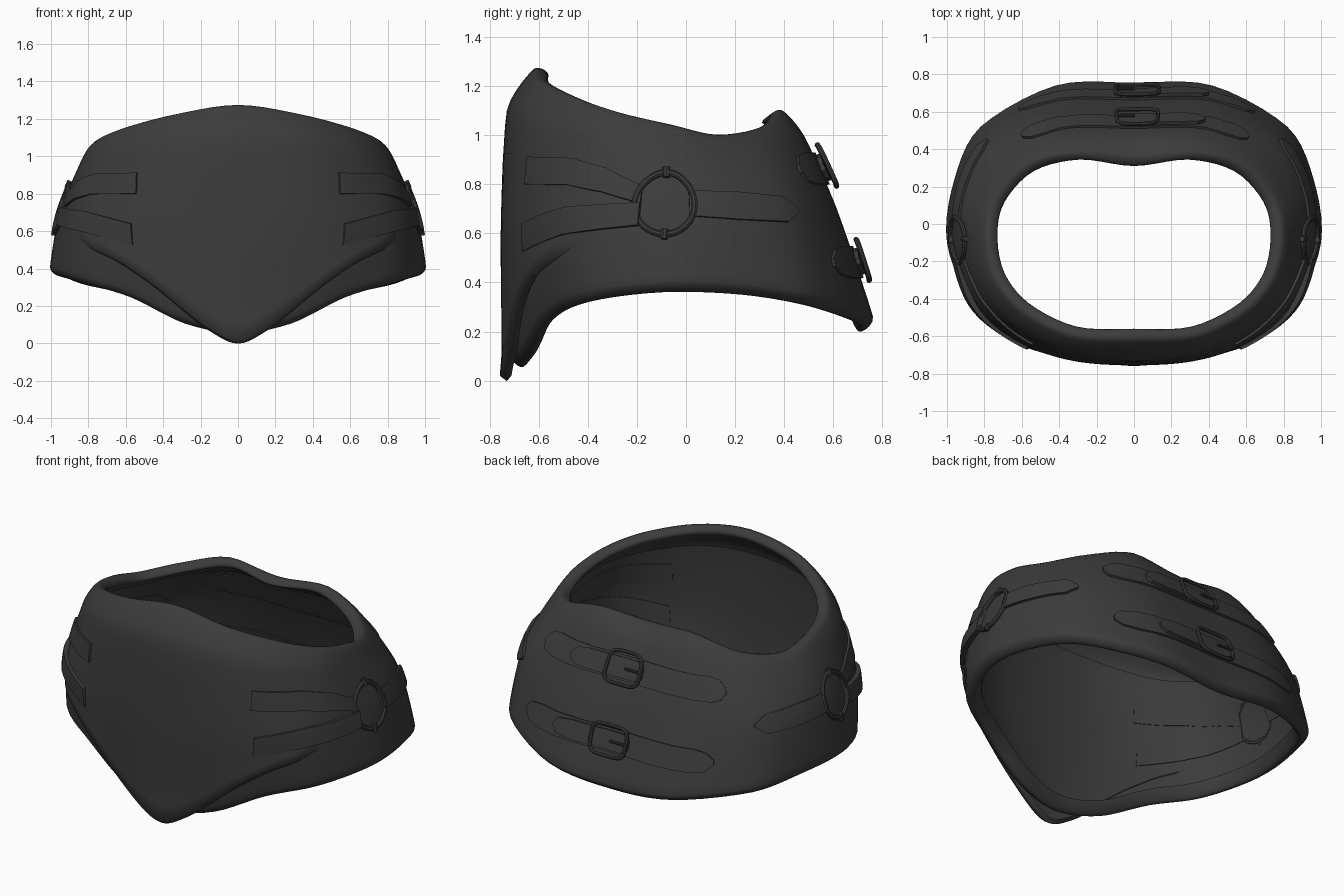
import bpy
import math
from mathutils import Vector

cube = bpy.data.objects.get("Cube")
if cube:
    bpy.data.objects.remove(cube)

leather = bpy.data.materials.new("dark_grey_leather")
leather.use_nodes = True
GREY = (0.045, 0.045, 0.045, 1)
leather.diffuse_color = GREY
leather.node_tree.nodes["Principled BSDF"].inputs["Base Color"].default_value = GREY


# ---- smooth interpolation through closed loops of points
def hermite(points, t):
    n = len(points)
    i = math.floor(t)
    f = t - i
    a, b, c, d = (points[(i + k) % n] for k in (-1, 0, 1, 2))

    def tangent(p, q, r):
        before, after = q - p, r - q
        limit = min(before.length, after.length)
        mid = (before + after) / 2
        return mid.normalized() * min(mid.length, limit)

    m, k = tangent(a, b, c), tangent(b, c, d)
    g = f * f
    h = g * f
    return b * (2*h - 3*g + 1) + m * (h - 2*g + f) + c * (3*g - 2*h) + k * (h - g)


def full_ring(half):
    half = [Vector(p) for p in half]
    return half + [Vector((-p.x, p.y, p.z)) for p in half[-2:0:-1]]


def shrink(ring, depth, dz=0):
    out = []
    for p in ring:
        flat = Vector((p.x, p.y, 0)).normalized()
        out.append(p - flat * depth + Vector((0, 0, dz)))
    return out


# ---- collar outline, each ring listed from front to back on the +x half
hem = full_ring([(0, -.715, .10), (.3, -.67, .15), (.6, -.58, .29), (.86, -.42, .365), (1, -.1, .405),
                 (.96, .24, .395), (.82, .52, .35), (.42, .74, .28), (0, .755, .245)])
waist = full_ring([(0, -.75, .6), (.35, -.72, .62), (.65, -.6, .65), (.86, -.41, .68), (.95, -.08, .7),
                   (.92, .21, .7), (.77, .45, .7), (.43, .6, .7), (0, .61, .7)])
shoulder = full_ring([(0, -.73, 1.1), (.35, -.69, 1.08), (.63, -.55, 1.03), (.8, -.34, .99), (.85, -.08, .95),
                      (.82, .15, .91), (.66, .36, .94), (.37, .47, 1), (0, .47, 1)])
crest = full_ring([(0, -.62, 1.27), (.34, -.6, 1.22), (.61, -.46, 1.15), (.75, -.28, 1.09), (.79, -.06, 1.04),
                   (.75, .13, 1), (.59, .31, 1.03), (.33, .39, 1.1), (0, .37, 1.08)])
# outer sheet, then the folded top lip, then the folded bottom lip
RINGS = [hem, waist, shoulder, crest,
         shrink(crest, .06, -.03), shrink(shoulder, .065),
         shrink(hem, .09, .03), shrink(hem, .05, -.045)]
TOP_LIP, BOTTOM_LIP = 5, -2
COUNT = len(hem)
BACK = COUNT // 2


def column(u):
    return [hermite(r, u) for r in RINGS]


def on_collar(u, z, lift=0.0):
    """Point on the outer collar at station u and height z, lifted along its normal."""
    col = column(u)
    lo, hi = 0.0, 3.0
    for _ in range(18):
        mid = (lo + hi) / 2
        if hermite(col, mid).z < z:
            lo = mid
        else:
            hi = mid
    p = hermite(col, lo)
    e = .05
    around = hermite(column(u + e), lo) - hermite(column(u - e), lo)
    up = hermite(col, min(lo + e, 3)) - hermite(col, max(lo - e, 0))
    p.z = min(z, p.z + .01)
    return p + around.cross(up).normalized() * lift


def finish(obj, angle=40):
    bpy.ops.object.select_all(action="DESELECT")
    obj.select_set(True)
    bpy.context.view_layer.objects.active = obj
    if obj.type == "CURVE":
        bpy.ops.object.convert(target="MESH")
    bpy.ops.object.shade_smooth_by_angle(angle=math.radians(angle))


def grid(name, rows, wrap=False, caps=False, wrap_rows=False, angle=40):
    """Skin a list of equal rows of points; wrap closes each row."""
    n, total = len(rows[0]), len(rows)
    faces = []
    for i in range(total if wrap_rows else total - 1):
        j = (i + 1) % total
        for k in range(n if wrap else n - 1):
            m = (k + 1) % n
            faces.append((i*n + k, j*n + k, j*n + m, i*n + m))
    if caps:
        faces.append(tuple(range(n)))
        faces.append(tuple(reversed(range((total - 1) * n, total * n))))
    mesh = bpy.data.meshes.new(name)
    mesh.from_pydata([p for row in rows for p in row], [], faces)
    mesh.materials.append(leather)
    obj = bpy.data.objects.new(name, mesh)
    bpy.context.collection.objects.link(obj)
    finish(obj, angle)


def tube(name, points, radius, closed=False):
    curve = bpy.data.curves.new(name, "CURVE")
    curve.dimensions = "3D"
    curve.bevel_depth = radius
    curve.bevel_resolution = 2
    curve.use_fill_caps = True
    spline = curve.splines.new("POLY")
    spline.points.add(len(points) - 1)
    for sp, p in zip(spline.points, points):
        sp.co = (*p, 1)
    spline.use_cyclic_u = closed
    curve.materials.append(leather)
    obj = bpy.data.objects.new(name, curve)
    bpy.context.collection.objects.link(obj)
    finish(obj)


def strap(name, keys, lift, steps=8):
    """Flat band hugging the collar; keys are (station, height, half width)."""
    rows = []
    stops = [Vector(k) for k in keys]
    for a, b in zip(stops, stops[1:]):
        rows += [a.lerp(b, i / steps) for i in range(steps)]
    rows.append(stops[-1])
    section = [(-1, -.005), (-1, lift), (-.4, lift), (.4, lift), (1, lift), (1, -.005)]
    grid(name, [[on_collar(u, z + s * w, d) for s, d in section] for u, z, w in rows],
         wrap=True, caps=True, angle=30)


# ---- collar body: one sheet whose top and bottom rims fold inward
rows = []
for i in range(COUNT * 5):
    col = column(i / 5)
    rows.append([hermite(col, k / 5) for k in range(BOTTOM_LIP * 5, TOP_LIP * 5 + 1)])
grid("collar_body", rows, wrap_rows=True, angle=80)

# ---- front bib: raised plate with a pointed lower edge, fading into the collar
HALF_EDGE = [0, .07, .19, .325, .43, .495, .56]
EDGE = [Vector((k / 2, HALF_EDGE[abs(k)])) for k in range(-6, 7)]
REACH = 2.9
rows = []
for i in range(-29, 30):
    u = REACH * i / 29
    low = hermite(EDGE, u * 2 + 6).y
    fade = 1 - (abs(u) / REACH) ** 6
    row = [on_collar(u, low + .02, -.004), on_collar(u, low, .015 * fade)]
    for j in range(11):
        t = j / 10
        lift = .043 * fade * (1 - t) ** 2.3 + .001
        row.append(on_collar(u, low + .025 + (.9 - low) * t, lift))
    rows.append(row)
grid("front_bib", rows, angle=80)

# ---- side rings with their three straps
RZ = .72
for side in ("left", "right"):
    def at(u):
        return u if side == "left" else COUNT - u

    def side_strap(part, keys, lift):
        strap(side + part, [(at(u), z, w) for u, z, w in keys], lift)

    side_strap("_upper_front_strap",
               [(1.6, .855, .056), (2.6, .85, .054), (3.2, .815, .048), (3.68, .755, .035)], .014)
    side_strap("_lower_front_strap",
               [(1.68, .585, .056), (2.2, .62, .056), (2.7, .65, .054), (3.68, .675, .045)], .028)
    side_strap("_rear_strap", [(4.32, .72, .05), (5, .71, .055), (5.75, .695, .05), (5.98, .69, .008)], .014)

    def polar(angle, scale, lift):
        return on_collar(at(4 + .39 * scale * math.cos(angle)), RZ + .125 * scale * math.sin(angle), lift)

    turn = math.tau / 32
    tube(side + "_ring", [polar(i * turn, 1, .008) for i in range(32)], .013, closed=True)
    for label, angle in (("top", math.pi / 2), ("bottom", -math.pi / 2)):
        tube(side + "_ring_clasp_" + label, [polar(angle, .84, .01), polar(angle, 1.16, .01)], .015)

# ---- two buckled straps across the back
for label, z, start, end in (("upper", .86, 6.38, 9.58), ("lower", .48, 6.48, 9.45)):
    strap(label + "_back_strap",
          [(start, z, .015), (start + .1, z, .05), (start + .3, z, .064),
           (end - .25, z, .064), (end - .1, z, .05), (end, z, .015)], .012)
    strap(label + "_buckle_tab",
          [(7.08, z, .012), (7.16, z, .042), (7.35, z, .052), (8.15, z, .052), (8.24, z, .025)], .028)
    mid, half_u, half_z = BACK - .04, .27, .083
    frame = []
    for i in range(28):
        a = math.tau * i / 28
        c, s = math.cos(a), math.sin(a)
        frame.append(on_collar(mid + half_u * math.copysign(abs(c) ** .45, c),
                               z + half_z * math.copysign(abs(s) ** .45, s), .038))
    tube(label + "_buckle_frame", frame, .011, closed=True)
    tube(label + "_buckle_prong", [on_collar(mid + half_u * t, z, .042) for t in (.1, .4, .7, 1)], .008)
